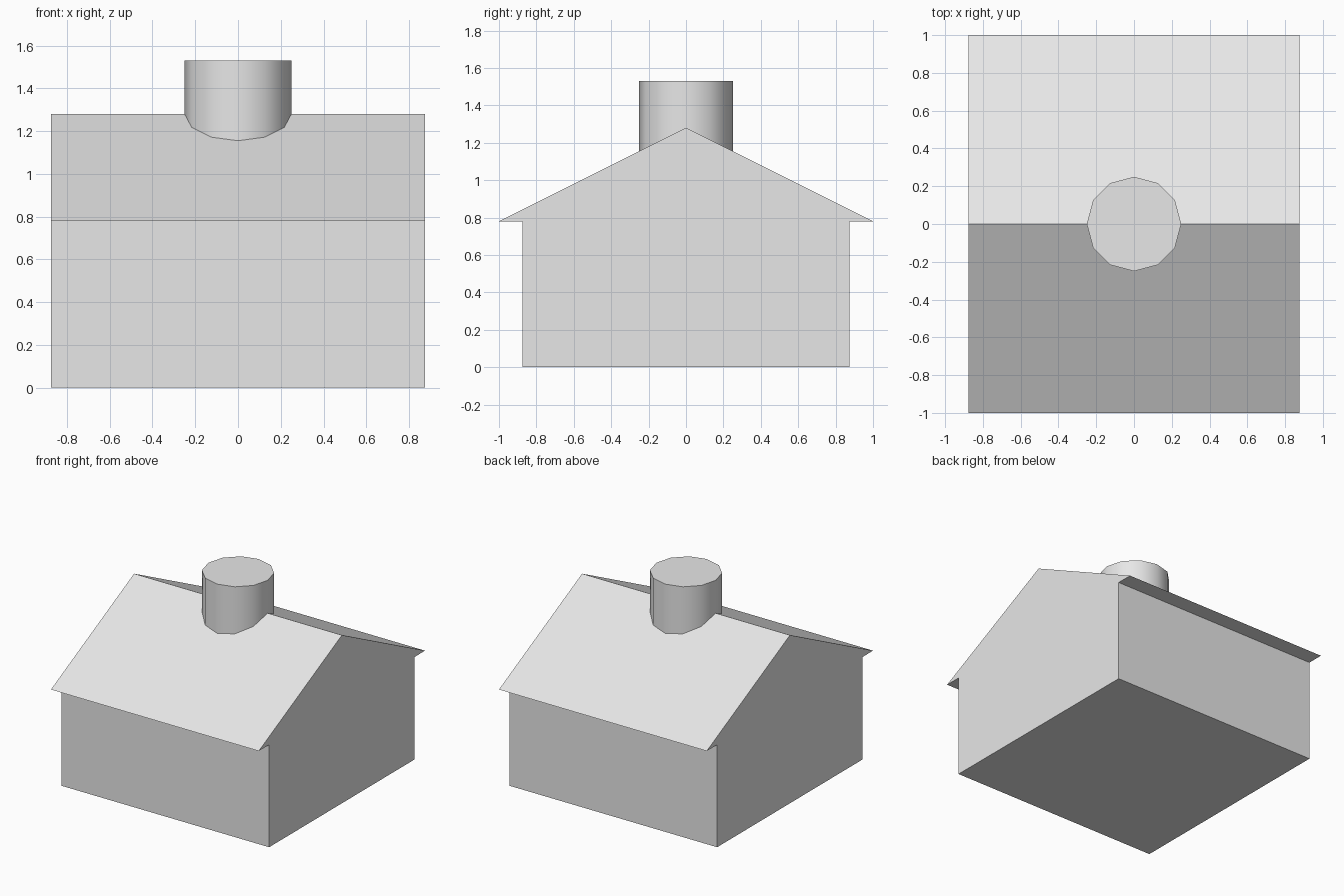
import bpy
import bmesh
import math

cube = bpy.data.objects.get("Cube")
if cube:
    bpy.data.objects.remove(cube, do_unlink=True)

# Shared plain grey
grey = bpy.data.materials.new("plain grey")
grey.use_nodes = True
grey.diffuse_color = (0.8, 0.8, 0.8, 1)
grey.node_tree.nodes["Principled BSDF"].inputs["Base Color"].default_value = (0.8, 0.8, 0.8, 1)

HALF = 0.875      # half the width of the walls
EAVE_Y = 1.0      # overhang of the roof
EAVE_Z = 0.78
RIDGE_Z = 1.28
TOP_Z = 1.53


def extruded_along_x(name, profile, half_length):
    """Solid prism made from a closed (y, z) outline."""
    bm = bmesh.new()
    face = bm.faces.new([bm.verts.new((-half_length, y, z)) for y, z in profile])
    extruded = bmesh.ops.extrude_face_region(bm, geom=[face], use_keep_orig=True)
    verts = [g for g in extruded["geom"] if isinstance(g, bmesh.types.BMVert)]
    bmesh.ops.translate(bm, verts=verts, vec=(2 * half_length, 0, 0))
    bmesh.ops.recalc_face_normals(bm, faces=bm.faces)
    mesh = bpy.data.meshes.new(name)
    bm.to_mesh(mesh)
    bm.free()
    obj = bpy.data.objects.new(name, mesh)
    bpy.context.collection.objects.link(obj)
    mesh.materials.append(grey)
    return obj


# Walls and gabled roof share one outline, so the gable ends stay flush
right_half = [(HALF, 0), (HALF, EAVE_Z), (EAVE_Y, EAVE_Z)]
left_half = [(-y, z) for y, z in reversed(right_half)]
extruded_along_x("house_walls_and_roof", right_half + [(0, RIDGE_Z)] + left_half, HALF)

# Round chimney sunk into the ridge
depth = 0.5
bpy.ops.mesh.primitive_cylinder_add(vertices=12, radius=0.25, depth=depth,
                                    location=(0, 0, TOP_Z - depth / 2))
chimney = bpy.context.object
chimney.name = "chimney"
chimney.data.materials.append(grey)
bpy.ops.object.shade_smooth_by_angle(angle=math.radians(40))
